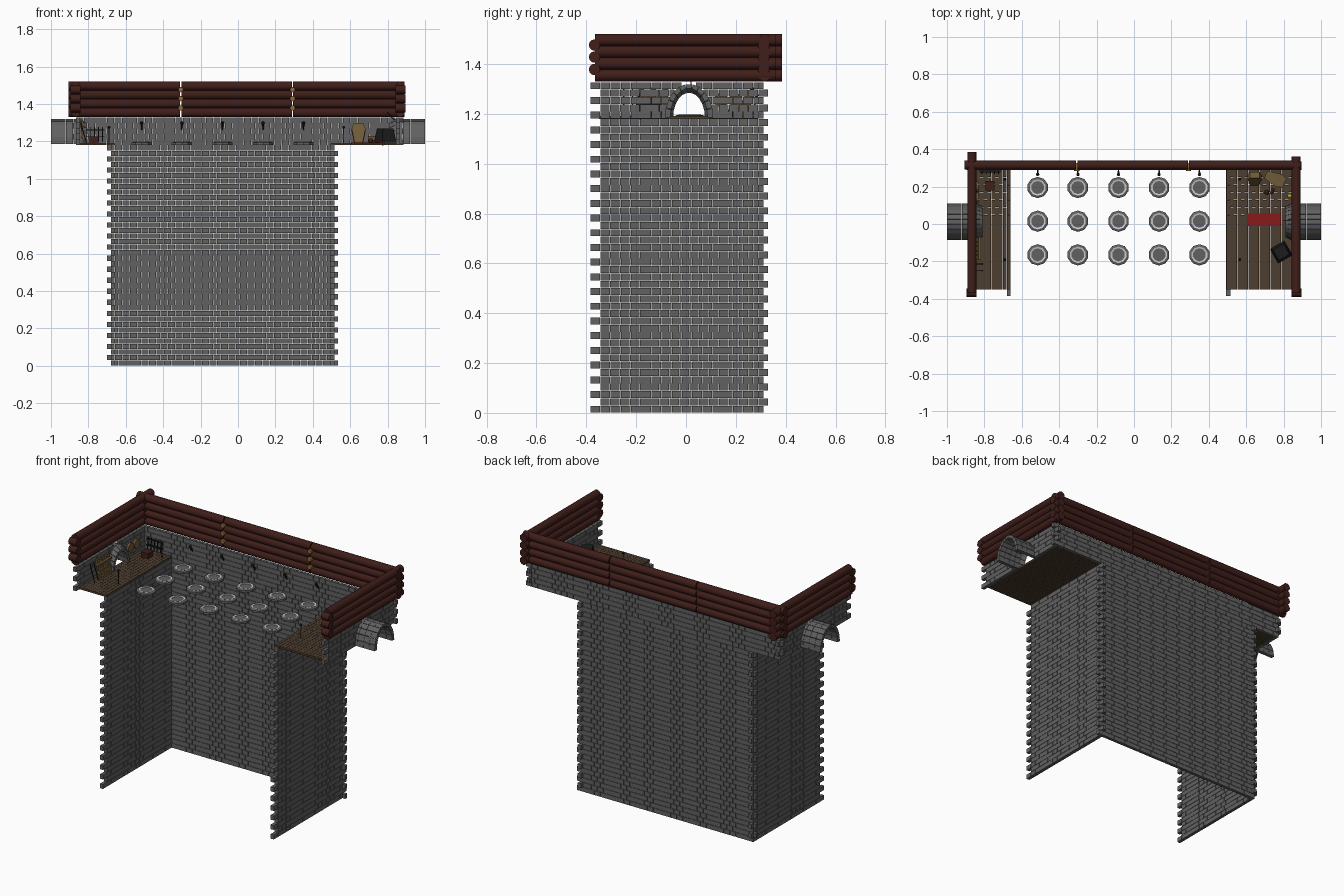
import bpy, bmesh, math, random
from mathutils import Matrix, Vector

if "Cube" in bpy.data.objects:
    bpy.data.objects.remove(bpy.data.objects["Cube"])
random.seed(3)

def mat(name, rgb):
    m = bpy.data.materials.new(name)
    m.diffuse_color = (*rgb, 1)
    m.use_nodes = True
    m.node_tree.nodes["Principled BSDF"].inputs["Base Color"].default_value = m.diffuse_color
    return m

STONE = mat("stone", (.12, .12, .12)); PALE = mat("pale_stone", (.55, .55, .55))
LOG = mat("dark_log", (.05, .013, .01)); CUT = mat("cut_wood", (.3, .14, .04))
PLANK = mat("floor_wood", (.075, .048, .028)); TAN = mat("tan_wood", (.16, .1, .04))
BLACK = mat("iron", (.012, .012, .012)); RED = mat("red_cloth", (.25, .01, .01))
GOLD = mat("yellow", (.45, .4, .03))

def finish(name, bm, m, smooth=False):
    bmesh.ops.recalc_face_normals(bm, faces=bm.faces)
    me = bpy.data.meshes.new(name)
    bm.to_mesh(me); bm.free()
    me.materials.append(m)
    ob = bpy.data.objects.new(name, me)
    bpy.context.collection.objects.link(ob)
    if smooth:
        bpy.ops.object.select_all(action='DESELECT')
        bpy.context.view_layer.objects.active = ob
        ob.select_set(True)
        bpy.ops.object.shade_smooth_by_angle(angle=math.radians(40))
    return ob

def hexa(bm, p):
    v = [bm.verts.new(q) for q in p]
    for f in ((0, 1, 2, 3), (4, 5, 6, 7), (0, 1, 5, 4), (1, 2, 6, 5), (2, 3, 7, 6), (3, 0, 4, 7)):
        bm.faces.new([v[i] for i in f])

def box(bm, x0, x1, y0, y1, z0, z1):
    hexa(bm, [(x, y, z) for z in (z0, z1) for x, y in ((x0, y0), (x1, y0), (x1, y1), (x0, y1))])

def rod(bm, a, b, r, r2=None, n=12):
    a, b = Vector(a), Vector(b)
    d = b - a
    M = Matrix.Translation((a + b) / 2) @ d.to_track_quat('Z', 'Y').to_matrix().to_4x4()
    bmesh.ops.create_cone(bm, cap_ends=True, segments=n, radius1=r, radius2=r if r2 is None else r2,
                          depth=d.length, matrix=M)

def ball(bm, p, r):
    bmesh.ops.create_icosphere(bm, subdivisions=2, radius=r, matrix=Matrix.Translation(p))

H, L, G = .0295, .0405, .0009      # course height, brick length, half joint
CY, BASE, ZI, ZO, RI, RO = .012, 1.185, .117, .135, .075, .097   # tunnel arch

def course(bm, axis, a0, a1, c0, c1, z0, hole=0):
    n = round((a1 - a0) / L)
    s = (a1 - a0) / n
    for k in range(n):
        p, q = a0 + k * s + G, a0 + (k + 1) * s - G
        if hole and p < CY + hole and q > CY - hole:
            if p < CY - hole: q = CY - hole
            elif q > CY + hole: p = CY + hole
            else: continue
        if axis == 'x': box(bm, p, q, c0, c1, z0 + G, z0 + H - G)
        else: box(bm, c0, c1, p, q, z0 + G, z0 + H - G)

# brick walls with interlocking corners
def back_wall(name, x0, x1, first, last):
    bm = bmesh.new()
    for i in range(first, last):
        o = -.02 * (i % 2)
        course(bm, 'x', x0 + o, x1 + .02 + o, .29, .31, i * H)
    finish(name, bm, STONE)

def side_wall(name, x0, x1, first, last, arch=False):
    bm = bmesh.new()
    for i in range(first, last):
        y0, y1 = ((-.385, .31), (-.345, .33))[i % 2]
        t = ((i + .5) * H - BASE) / ZO
        hole = (RI + RO) / 2 * math.sqrt(max(0, 1 - t * t)) if arch else 0
        course(bm, 'y', y0, y1, x0, x1, i * H, hole)
    finish(name, bm, STONE)

back_wall("lower_back_wall", -.68, .515, 0, 40)
back_wall("upper_back_wall", -.865, .865, 40, 45)
side_wall("lower_left_wall", -.68, -.66, 0, 40)
side_wall("lower_right_wall", .493, .515, 0, 40)
side_wall("upper_left_wall", -.865, -.845, 40, 45, True)
side_wall("upper_right_wall", .845, .865, 40, 45, True)

# plank floors
def floor(name, x0, x1):
    bm = bmesh.new()
    n = round((x1 - x0) / .02)
    w = (x1 - x0) / n
    for i in range(n):
        off = .04 * (i % 2)
        cuts = [-.35] + [-.35 + off + .08 * k for k in range(1, 8) if off + .08 * k < .63] + [.29]
        for a, b in zip(cuts, cuts[1:]):
            box(bm, x0 + i * w + .0006, x0 + (i + 1) * w - .0006, a + .0006, b - .0006, 1.18, 1.192)
    finish(name, bm, PLANK)
floor("left_floor", -.846, -.66)
floor("right_floor", .493, .846)

# arched tunnels, built from stone blocks, plus inner arch trim
def arch(bm, s, xa, xb, ka=1, kb=1, n=11):
    def pt(x, ang, a, b, k):
        return (s * x, CY + a * k * math.cos(ang), BASE + b * k * math.sin(ang))
    for i in range(n):
        t0, t1 = math.pi * i / n + .008, math.pi * (i + 1) / n - .008
        hexa(bm, [pt(x, t, a, b, k) for x, k in ((xa, ka), (xb, kb))
                  for t, a, b in ((t0, RI, ZI), (t0, RO, ZO), (t1, RO, ZO), (t1, RI, ZI))])
for s, side in ((-1, "left"), (1, "right")):
    bm = bmesh.new()
    for k in range(4):
        arch(bm, s, .842 + k * .0395, .842 + (k + 1) * .0395 - .001)
    arch(bm, s, .81, .841, .85, 1)
    finish(side + "_tunnel", bm, STONE)

# log crown: four stacked logs per side, cross stubs at the joints
ZL = [1.3545 + .0472 * i for i in range(4)]
ZS = [1.378, 1.428, 1.476]
bm = bmesh.new()
for z in ZL:
    for a, b in ((-.905, -.309), (-.303, .289), (.295, .89)):
        rod(bm, (a, .315, z), (b, .315, z), .0245)
finish("back_logs", bm, LOG, True)
for s, side, y1 in ((-1, "left", .385), (1, "right", .36)):
    bm = bmesh.new()
    for z in ZL:
        rod(bm, (s * .867, -.365, z), (s * .867, y1, z), .0245)
    for z in ZS:
        for y in (-.367, .312):
            rod(bm, (s * .842, y, z), (s * .895, y, z), .023)
    finish(side + "_logs", bm, LOG, True)
bm = bmesh.new()
for x in (-.306, .292):
    for z in ZS:
        rod(bm, (x, .283, z), (x, .325, z), .014)
finish("log_joint_pegs", bm, CUT, True)

# floating round platforms: rim, sloped pale ring, centre
XS = [-.515, -.3, -.083, .134, .35]
rim, ring, mid = bmesh.new(), bmesh.new(), bmesh.new()
def lathe(bm, c, prof, n=10):
    rows = [[bm.verts.new((c[0] + r * math.cos(2 * math.pi * (i + .5) / n),
                           c[1] + r * math.sin(2 * math.pi * (i + .5) / n), z)) for i in range(n)]
            for r, z in prof]
    for a, b in zip(rows, rows[1:] + rows[:1]):
        for i in range(n):
            bm.faces.new((a[i], a[(i + 1) % n], b[(i + 1) % n], b[i]))
for x in XS:
    for y in (.195, .015, -.165):
        lathe(rim, (x, y), [(.044, 1.18), (.057, 1.18), (.057, 1.193), (.044, 1.197)])
        lathe(ring, (x, y), [(.035, 1.181), (.044, 1.181), (.044, 1.198), (.035, 1.196)])
        rod(mid, (x, y, 1.181), (x, y, 1.193), .035, n=10)
finish("platform_rims", rim, STONE)
finish("platform_rings", ring, PALE)
finish("platform_centres", mid, STONE)

# wall torches and railing posts
bm = bmesh.new()
for x in XS:
    rod(bm, (x, .29, 1.262), (x, .266, 1.296), .0035, .005, 8)
    rod(bm, (x, .292, 1.275), (x, .272, 1.275), .003, n=6)
    ball(bm, (x, .265, 1.298), .009)
for x in (-.69, .565):
    for y in (-.19, .24):
        rod(bm, (x, y, 1.19), (x, y, 1.272), .0025, n=6)
        ball(bm, (x, y, 1.275), .008)
finish("torches_and_posts", bm, BLACK)

# left side: leaning boards, weapon rack, shields, crate
bm = bmesh.new()
for i in range(5):
    y = -.19 + .024 * i
    hexa(bm, [(x + dx, y + dy, z) for z, dx in ((1.192, .018), (1.305 - .008 * (i % 2), 0))
              for x, dy in ((-.845, 0), (-.835, 0), (-.835, .022), (-.845, .022))])
for z in (1.22, 1.27):
    box(bm, -.836, -.818, -.19, -.07, z, z + .012)
for y in (.14, .2):
    rod(bm, (-.845, y, 1.255), (-.832, y, 1.255), .028)
finish("boards_and_shields", bm, TAN)
bm = bmesh.new()
for z in (1.222, 1.258):
    box(bm, -.825, -.715, .275, .289, z, z + .005)
for i in range(5):
    x = -.812 + .022 * i
    rod(bm, (x, .27, 1.2), (x, .28, 1.275), .003, n=6)
for y in (-.25, -.215):
    rod(bm, (-.81, y, 1.192), (-.842, y, 1.3), .003, n=6)
finish("weapon_rack", bm, BLACK)
bm = bmesh.new()
box(bm, -.795, -.745, .18, .23, 1.192, 1.225)
finish("crate", bm, LOG)

# right side: two coffins, cauldron with stick, carpet, small items
def coffin(name, M):
    bm = bmesh.new()
    out = [(-.022, 0), (.022, 0), (.037, .078), (.025, .11), (-.025, .11), (-.037, .078)]
    f = bm.faces.new([bm.verts.new((x, 0, z)) for x, z in out])
    ext = bmesh.ops.extrude_face_region(bm, geom=[f])['geom']
    bmesh.ops.translate(bm, vec=(0, .035, 0), verts=[v for v in ext if isinstance(v, bmesh.types.BMVert)])
    bmesh.ops.transform(bm, matrix=M, verts=bm.verts)
    finish(name, bm, TAN)
coffin("standing_coffin", Matrix.Translation((.645, .205, 1.195)) @ Matrix.Rotation(math.radians(-22), 4, 'X'))
coffin("lying_coffin", Matrix.Translation((.705, .265, 1.193)) @ Matrix.Rotation(math.radians(-115), 4, 'Z')
       @ Matrix.Rotation(math.radians(-90), 4, 'X') @ Matrix.Translation((0, -.035, 0)))
bm = bmesh.new()
bmesh.ops.create_cone(bm, cap_ends=True, segments=4, radius1=.062, radius2=.046, depth=.075,
                      matrix=Matrix.Translation((.787, -.15, 1.23)) @ Matrix.Rotation(math.radians(75), 4, 'Z'))
rod(bm, (.735, -.13, 1.196), (.775, -.185, 1.18), .003, n=6)
rod(bm, (.8, .02, 1.355), (.84, .02, 1.31), .003, n=6)
finish("black_chest", bm, BLACK)
bm = bmesh.new()
box(bm, .605, .785, -.01, .055, 1.192, 1.195)
finish("carpet", bm, RED)
bm = bmesh.new()
ball(bm, (.71, .17, 1.204), .013)
rod(bm, (.73, .16, 1.2), (.745, .19, 1.2), .008)
finish("pots", bm, LOG, True)
bm = bmesh.new()
ball(bm, (.833, .15, 1.245), .012)
finish("lantern_glow", bm, GOLD, True)
